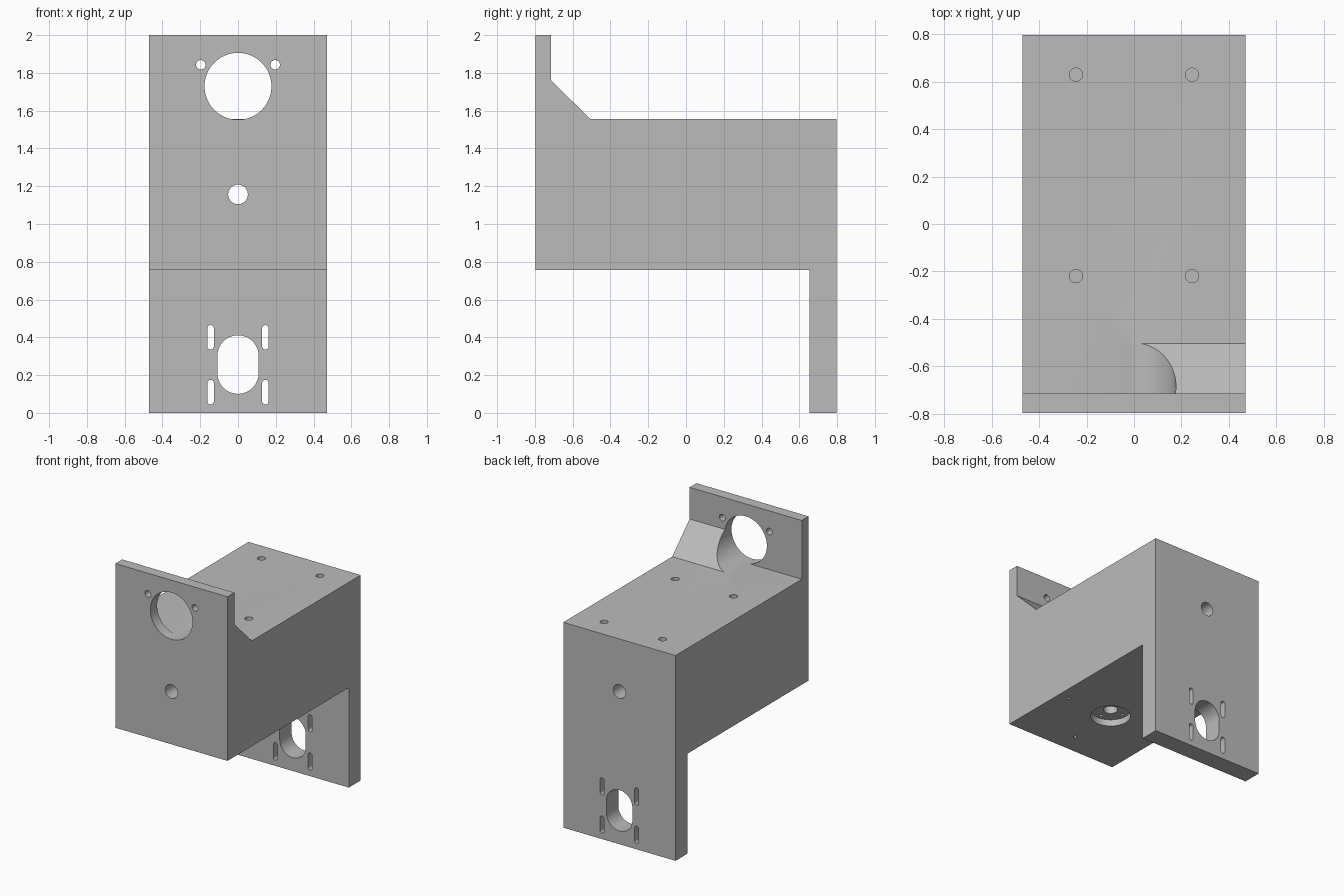
import bpy
import bmesh
from math import cos, sin, pi, radians

cube = bpy.data.objects.get("Cube")
if cube:
    bpy.data.objects.remove(cube, do_unlink=True)

grey = bpy.data.materials.new("plain grey")
grey.use_nodes = True
GREY = (0.5, 0.5, 0.5, 1)
grey.diffuse_color = GREY
grey.node_tree.nodes["Principled BSDF"].inputs["Base Color"].default_value = GREY

HALF_W, BACK = 0.47, 0.797
BASE, DECK = 0.757, 1.555

# Maps outline (u, v) and depth d to space for extrusion along each axis
PLACE = {
    "x": lambda u, v, d: (d, u, v),
    "y": lambda u, v, d: (u, d, v),
    "z": lambda u, v, d: (u, v, d),
}


def prism(name, outline, axis, start, end):
    bm = bmesh.new()
    rings = [[bm.verts.new(PLACE[axis](u, v, d)) for u, v in outline] for d in (start, end)]
    bm.faces.new(rings[0])
    bm.faces.new(rings[1])
    n = len(outline)
    for i in range(n):
        j = (i + 1) % n
        bm.faces.new((rings[0][i], rings[0][j], rings[1][j], rings[1][i]))
    bmesh.ops.recalc_face_normals(bm, faces=bm.faces)
    mesh = bpy.data.meshes.new(name)
    bm.to_mesh(mesh)
    bm.free()
    mesh.materials.append(grey)
    obj = bpy.data.objects.new(name, mesh)
    bpy.context.collection.objects.link(obj)
    return obj


def slot(u, v, r, half=0.0, n=48):
    """Circle, or a slot stretched along v by half each way."""
    pts = []
    for i in range(n):
        a = 2 * pi * (i + 0.5) / n
        pts.append((u + r * cos(a), v + r * sin(a) + (half if a < pi else -half)))
    return pts


# Side profile: upright front plate, solid block and rear leg
bracket = prism("bracket", [
    (-BACK, BASE), (0.655, BASE), (0.655, 0), (BACK, 0),
    (BACK, DECK), (-0.715, DECK), (-0.715, 2), (-BACK, 2),
], "x", -HALF_W, HALF_W)
bpy.context.view_layer.objects.active = bracket


def combine(tool, operation):
    mod = bracket.modifiers.new(tool.name, "BOOLEAN")
    mod.operation = operation
    mod.solver = "EXACT"
    mod.object = tool
    bpy.ops.object.modifier_apply(modifier=mod.name)
    bpy.data.objects.remove(tool, do_unlink=True)


def cut(outline, axis, start, end):
    combine(prism("cutter", outline, axis, start, end), "DIFFERENCE")


# Sloped gusset on one side of the front plate
combine(prism("gusset", [
    (-0.76, DECK - 0.05), (-0.505, DECK - 0.05), (-0.505, DECK),
    (-0.715, 1.76), (-0.76, 1.76),
], "x", 0, HALF_W), "UNION")

# Large front opening, and the shaft bore through the block
cut(slot(0, 1.729, 0.177, n=96), "y", -0.9, -0.5)
cut(slot(0, 1.157, 0.052), "y", -0.9, 0.9)

# Oval opening in the rear leg
cut(slot(0, 0.256, 0.109, 0.046, 64), "y", 0.6, 0.9)

for side in (-1, 1):
    # Plate screw holes
    cut(slot(side * 0.197, 1.843, 0.025, n=32), "y", -0.9, -0.6)
    # Leg adjustment slots
    for z in (0.11, 0.4):
        cut(slot(side * 0.145, z, 0.017, 0.048, 32), "y", 0.6, 0.9)
    # Blind holes in the deck
    for y in (-0.22, 0.63):
        cut(slot(side * 0.245, y, 0.028, n=32), "z", DECK - 0.2, DECK + 0.1)

# Round recess under the block, with its central bore
HUB_Y = -0.255
cut(slot(0, HUB_Y, 0.14, n=64), "z", BASE - 0.1, BASE + 0.05)
cut(slot(0, HUB_Y, 0.05), "z", BASE, 1.157)

# Two rings of four small holes around the recess
for ring in (0.105, 0.385):
    for k in range(4):
        a = k * pi / 2
        cut(slot(ring * cos(a), HUB_Y + ring * sin(a), 0.012, n=16),
            "z", BASE - 0.1, BASE + 0.15)

bracket.select_set(True)
bpy.ops.object.shade_smooth_by_angle(angle=radians(30))
